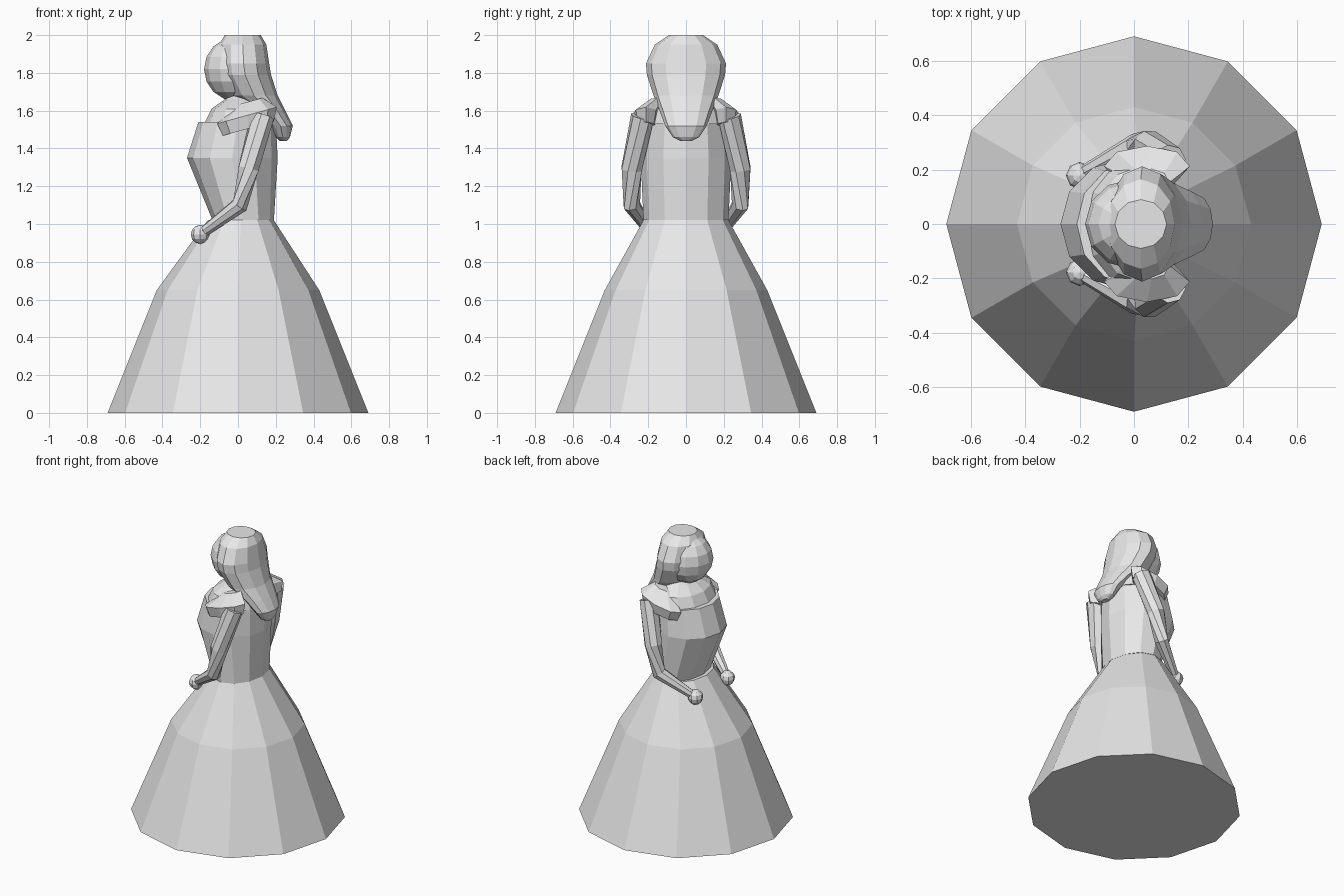
import bpy, bmesh
from math import cos, sin, pi, radians
from mathutils import Vector, Matrix

if "Cube" in bpy.data.objects:
    bpy.data.objects.remove(bpy.data.objects["Cube"])

grey = bpy.data.materials.new("light grey")
grey.use_nodes = True
grey.diffuse_color = (0.8, 0.8, 0.8, 1)
grey.node_tree.nodes["Principled BSDF"].inputs["Base Color"].default_value = (0.8, 0.8, 0.8, 1)


def finish(name, bm):
    bmesh.ops.recalc_face_normals(bm, faces=bm.faces)
    mesh = bpy.data.meshes.new(name)
    bm.to_mesh(mesh)
    bm.free()
    mesh.materials.append(grey)
    obj = bpy.data.objects.new(name, mesh)
    bpy.context.collection.objects.link(obj)
    return obj


def skin(name, loops):
    """Bridge a list of equal point loops and cap both ends."""
    bm = bmesh.new()
    rows = [[bm.verts.new(p) for p in loop] for loop in loops]
    n = len(rows[0])
    for a, b in zip(rows, rows[1:]):
        for i in range(n):
            j = (i + 1) % n
            bm.faces.new((a[i], a[j], b[j], b[i]))
    bm.faces.new(rows[0])
    bm.faces.new(rows[-1])
    return finish(name, bm)


def stack(name, rings, sides=12, y=0, tilt=0):
    """Ellipse rings (z, back x, front x, half width), optionally leaning."""
    rise = sin(radians(tilt))
    loops = []
    for ring in rings:
        z, x0, x1, ry = ring[:4]
        cy = y + (ring[4] if len(ring) > 4 else 0)
        c, rx = (x0 + x1) / 2, (x1 - x0) / 2
        angles = [2 * pi * i / sides for i in range(sides)]
        loops.append([(c + rx * cos(t), cy + ry * sin(t), z + rise * rx * cos(t))
                      for t in angles])
    return skin(name, loops)


def tube(name, path, radii, sides=8):
    pts = [Vector(p) for p in path]
    loops = []
    for i, p in enumerate(pts):
        d = pts[min(i + 1, len(pts) - 1)] - pts[max(i - 1, 0)]
        rot = d.to_track_quat('Z', 'Y')
        loops.append([p + rot @ Vector((radii[i] * cos(2 * pi * k / sides),
                                        radii[i] * sin(2 * pi * k / sides), 0))
                      for k in range(sides)])
    return skin(name, loops)


def ball(name, center, scale, segments, rings):
    bm = bmesh.new()
    bmesh.ops.create_uvsphere(bm, u_segments=segments, v_segments=rings, radius=1,
                              matrix=Matrix.LocRotScale(Vector(center), None, Vector(scale)))
    return finish(name, bm)


# Gown
stack("skirt", [(0, -.69, .69, .69), (.65, -.43, .43, .43), (1.02, -.16, .19, .225)])
stack("bodice", [(1.02, -.135, .19, .225), (1.35, -.27, .21, .24), (1.54, -.21, .2, .225)])
stack("shoulder_yoke", [(1.53, -.18, .2, .24), (1.61, -.14, .18, .21),
                        (1.66, -.07, .13, .13), (1.7, -.05, .09, .07)])

# Head and long hair sweeping down the back
ball("head", (-.01, 0, 1.82), (.17, .165, .17), 12, 8)
stack("hair", [(2.0, -.07, .12, .09), (1.95, -.1, .15, .165), (1.85, -.105, .165, .212),
               (1.79, -.1, .175, .207), (1.68, -.04, .21, .172), (1.6, .08, .25, .14),
               (1.52, .16, .29, .11), (1.46, .2, .275, .07), (1.44, .22, .26, .03)])

# Arms, hands and puffed sleeves on both sides
for side, label in ((1, "left"), (-1, "right")):
    # The figure looks toward -x, so its own left is -y
    label = "far" if side > 0 else "near"
    tube(label + "_arm", [(.13, side * .23, 1.57), (.055, side * .288, 1.29),
                          (.01, side * .287, 1.1), (-.18, side * .19, .96)],
         [.062, .058, .047, .028])
    ball(label + "_hand", (-.2, side * .178, .945), (.05, .05, .05), 8, 6)
    stack(label + "_sleeve", [(1.65, .0, .13, .05, -side * .06),
                              (1.575, -.11, .205, .075, 0),
                              (1.505, -.08, .19, .06, 0)],
          sides=8, y=side * .212, tilt=16)
